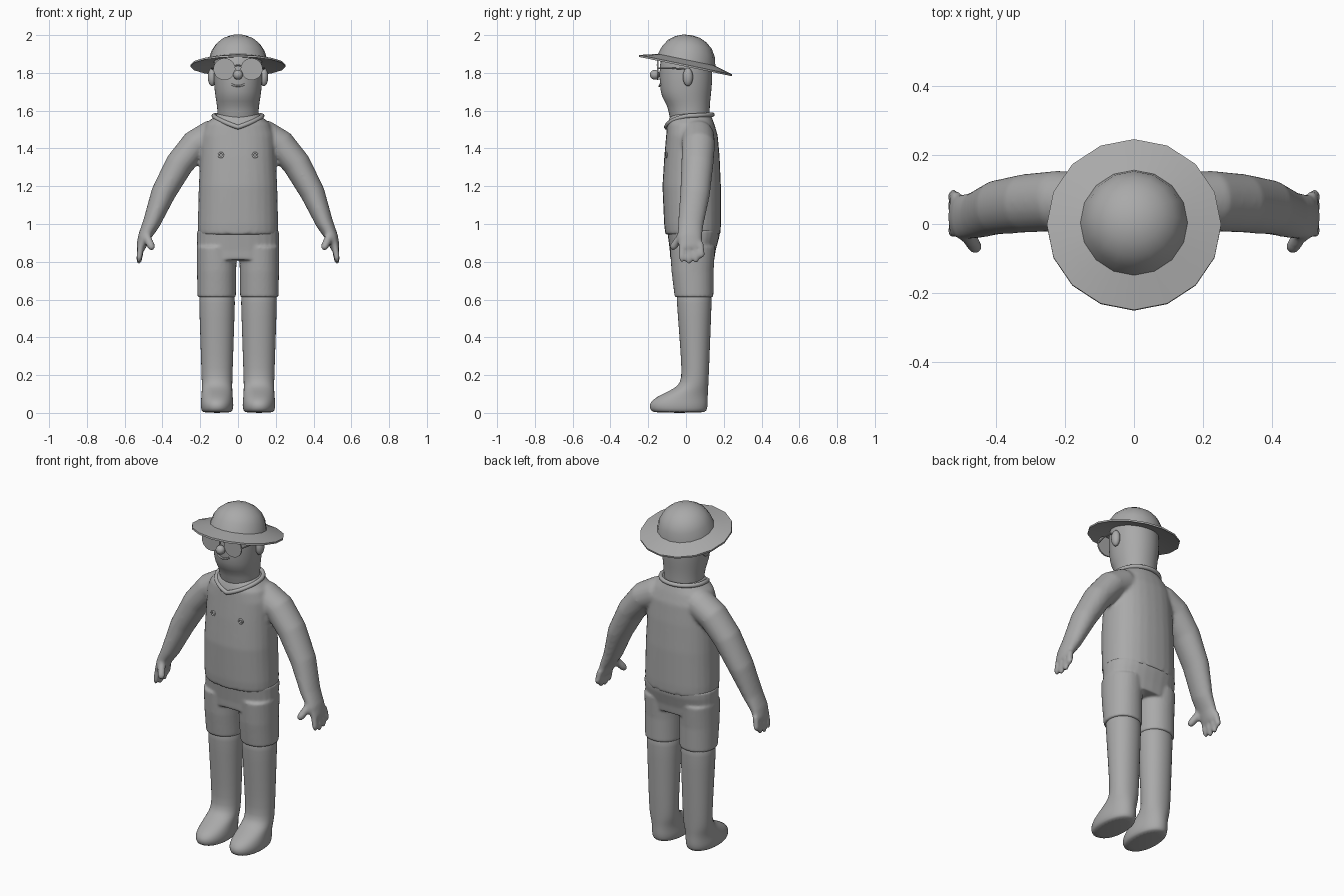
import bpy, bmesh, math
from mathutils import Vector, Matrix

if "Cube" in bpy.data.objects:
    bpy.data.objects.remove(bpy.data.objects["Cube"], do_unlink=True)

grey = bpy.data.materials.new("plain grey")
grey.use_nodes = True
colour = (0.4, 0.4, 0.4, 1)
grey.diffuse_color = colour
grey.node_tree.nodes["Principled BSDF"].inputs["Base Color"].default_value = colour


def loft(bm, rings, sides=28, power=2.0):
    """Skin rings of (centre, side axis, depth axis)."""
    loops = []
    for centre, u, v in rings:
        loop = []
        for i in range(sides):
            a = 2 * math.pi * i / sides
            c, s = math.cos(a), math.sin(a)
            c = math.copysign(abs(c) ** (2 / power), c)
            s = math.copysign(abs(s) ** (2 / power), s)
            loop.append(bm.verts.new(centre + u * c + v * s))
        loops.append(loop)
    for a, b in zip(loops, loops[1:]):
        for i in range(sides):
            j = (i + 1) % sides
            bm.faces.new((a[i], a[j], b[j], b[i]))
    bm.faces.new(loops[0])
    bm.faces.new(loops[-1])


def stack(bm, levels, x=0, power=2.3):
    """Horizontal rings of (z, half width, front y, back y)."""
    loft(bm, [(Vector((x, (f + b) / 2, z)), Vector((w, 0, 0)), Vector((0, (b - f) / 2, 0)))
              for z, w, f, b in levels], power=power)


def limb(bm, points, sides=20):
    """Rings of (x, y, z, thickness, depth) square to the path."""
    p = [Vector(q[:3]) for q in points]
    rings = []
    for i, q in enumerate(points):
        t = (p[min(i + 1, len(p) - 1)] - p[max(i - 1, 0)]).normalized()
        u = Vector((0, 1, 0)).cross(t).normalized()
        rings.append((p[i], u * q[3], t.cross(u) * q[4]))
    loft(bm, rings, sides)


def ball(bm, centre, size):
    bmesh.ops.create_uvsphere(bm, u_segments=20, v_segments=12, radius=1,
                              matrix=Matrix.LocRotScale(Vector(centre), None, Vector(size)))


def finger(bm, start, end, r):
    a, b = Vector(start), Vector(end)
    limb(bm, [(*a, r, r), (*a.lerp(b, 0.8), r, r), (*b, r * 0.55, r * 0.55)], 12)


def finish(name, bm, voxel=0, subdivide=0, angle=180):
    bmesh.ops.recalc_face_normals(bm, faces=bm.faces)
    mesh = bpy.data.meshes.new(name)
    bm.to_mesh(mesh)
    bm.free()
    mesh.materials.append(grey)
    ob = bpy.data.objects.new(name, mesh)
    bpy.context.collection.objects.link(ob)
    bpy.ops.object.select_all(action="DESELECT")
    bpy.context.view_layer.objects.active = ob
    ob.select_set(True)
    bpy.ops.object.shade_smooth_by_angle(angle=math.radians(angle))
    if subdivide:
        ob.modifiers.new("Round", "SUBSURF").levels = subdivide
        ob.modifiers["Round"].render_levels = subdivide
    if voxel:
        m = ob.modifiers.new("Blend", "REMESH")
        m.mode, m.voxel_size, m.use_smooth_shade = "VOXEL", voxel, True
        s = ob.modifiers.new("Soften", "SMOOTH")
        s.factor, s.iterations = 0.5, 8
    return ob


def wire(name, points, radius, cyclic=False):
    curve = bpy.data.curves.new(name, "CURVE")
    curve.dimensions, curve.bevel_depth, curve.bevel_resolution = "3D", radius, 3
    curve.use_fill_caps = True
    line = curve.splines.new("POLY")
    line.points.add(len(points) - 1)
    for p, q in zip(line.points, points):
        p.co = (*q, 1)
    line.use_cyclic_u = cyclic
    line.use_smooth = True
    curve.materials.append(grey)
    ob = bpy.data.objects.new(name, curve)
    bpy.context.collection.objects.link(ob)


# Torso, arms and hands blended into one skin
bm = bmesh.new()
stack(bm, [(0.945, 0.212, -0.11, 0.183), (1.0, 0.213, -0.116, 0.185), (1.2, 0.208, -0.125, 0.185),
           (1.36, 0.2, -0.115, 0.178), (1.47, 0.195, -0.105, 0.168), (1.53, 0.17, -0.1, 0.15),
           (1.57, 0.125, -0.085, 0.135), (1.585, 0.11, -0.07, 0.125)])
for s in (1, -1):
    limb(bm, [(s * x, y, z, t, d) for x, y, z, t, d in (
        (0.07, 0.05, 1.485, 0.08, 0.08), (0.14, 0.062, 1.465, 0.085, 0.088),
        (0.225, 0.066, 1.42, 0.08, 0.088), (0.312, 0.06, 1.315, 0.075, 0.085),
        (0.397, 0.048, 1.16, 0.065, 0.079), (0.46, 0.025, 1.0, 0.046, 0.068),
        (0.497, 0.02, 0.93, 0.034, 0.066), (0.516, 0.025, 0.87, 0.024, 0.062))])
    for y, tip in ((-0.02, 0.8), (0.015, 0.788), (0.048, 0.793), (0.077, 0.82)):
        finger(bm, (s * 0.512, y, 0.9), (s * 0.526, y * 1.1, tip), 0.0175)
    finger(bm, (s * 0.49, -0.015, 0.95), (s * 0.452, -0.078, 0.865), 0.022)
finish("shirt_and_arms", bm, voxel=0.009)

# Knee-length shorts
bm = bmesh.new()
stack(bm, [(0.81, 0.212, -0.083, 0.15), (0.86, 0.216, -0.086, 0.157),
           (0.93, 0.217, -0.095, 0.176), (0.968, 0.217, -0.1, 0.18)])
for s in (1, -1):
    stack(bm, [(0.612, 0.102, -0.06, 0.145), (0.75, 0.104, -0.077, 0.146),
               (0.88, 0.106, -0.085, 0.155)], s * 0.113, 2.1)
finish("shorts", bm, voxel=0.007)

# Bare legs running into feet
for s, side in ((1, "left"), (-1, "right")):
    bm = bmesh.new()
    stack(bm, [(0.0, 0.07, -0.165, 0.095), (0.01, 0.083, -0.188, 0.11), (0.04, 0.088, -0.197, 0.116),
               (0.07, 0.085, -0.18, 0.116), (0.1, 0.082, -0.125, 0.116), (0.13, 0.081, -0.06, 0.118),
               (0.16, 0.081, -0.028, 0.119), (0.22, 0.083, -0.022, 0.122), (0.4, 0.089, -0.035, 0.129),
               (0.6, 0.096, -0.05, 0.137), (0.68, 0.096, -0.055, 0.137)], s * 0.111, 2.1)
    finish(side + "_leg", bm, subdivide=1)

# Head and neck
bm = bmesh.new()
stack(bm, [(1.5, 0.11, -0.075, 0.125), (1.58, 0.108, -0.09, 0.125), (1.63, 0.112, -0.1, 0.127),
           (1.67, 0.12, -0.13, 0.131), (1.73, 0.127, -0.139, 0.138), (1.8, 0.13, -0.142, 0.14),
           (1.88, 0.13, -0.137, 0.135), (1.93, 0.1, -0.1, 0.1)], power=2.1)
finish("head", bm, subdivide=1)

bm = bmesh.new()
ball(bm, (0, -0.165, 1.79), (0.026, 0.026, 0.026))
finish("nose", bm)

for s, side in ((1, "left"), (-1, "right")):
    bm = bmesh.new()
    ball(bm, (s * 0.137, 0.01, 1.778), (0.023, 0.027, 0.048))
    finish(side + "_ear", bm)

    # Round spectacle lens and its arm
    bm = bmesh.new()
    bmesh.ops.create_cone(bm, cap_ends=True, segments=28, radius1=0.058, radius2=0.058, depth=0.008,
                          matrix=Matrix.Translation((s * 0.072, -0.15, 1.82))
                          @ Matrix.Rotation(math.pi / 2, 4, "X"))
    finish(side + "_lens", bm, angle=40)
    wire(side + "_spectacle_arm", [(s * 0.126, -0.15, 1.825), (s * 0.14, -0.08, 1.825),
                                   (s * 0.137, 0.0, 1.82)], 0.004)

    # Small chest ring
    wire(side + "_chest_ring", [(s * 0.09 + 0.012 * math.cos(a), -0.103, 1.365 + 0.012 * math.sin(a))
                                for a in (math.tau * i / 16 for i in range(16))], 0.005, True)

wire("spectacle_bridge", [(-0.02, -0.15, 1.835), (0, -0.152, 1.842), (0.02, -0.15, 1.835)], 0.004)
wire("mouth", [(x, -0.141 + 5 * x * x, 1.73 + 8 * x * x) for x in
               (i * 0.007 for i in range(-5, 6))], 0.005)

# Collar dipping to a point at the front
ring = []
for i in range(48):
    a = math.tau * i / 48
    front = max(0, -math.sin(a))
    dip = 0.055 * max(0, 1 - abs(math.cos(a))) ** 0.8 if front else 0
    ring.append((0.128 * math.cos(a), 0.018 + 0.122 * math.sin(a), 1.573 - dip + 0.006 * math.sin(a)))
wire("collar", ring, 0.012, True)

# Sun hat: a faceted dome and tilted brim spun from one profile
profile = [(0.0, 0.137), (0.045, 0.132), (0.085, 0.115), (0.118, 0.088), (0.142, 0.05), (0.155, 0.004),
           (0.2, -0.008), (0.252, -0.022), (0.252, -0.032), (0.2, -0.02), (0.13, -0.008)]
bm = bmesh.new()
verts = [bm.verts.new((r, 0, z)) for r, z in profile]
edges = [bm.edges.new(pair) for pair in zip(verts, verts[1:])]
bmesh.ops.spin(bm, geom=verts + edges, axis=(0, 0, 1), cent=(0, 0, 0), angle=math.tau, steps=16)
bmesh.ops.remove_doubles(bm, verts=bm.verts, dist=0.0005)
hat = finish("sun_hat", bm, angle=40)
hat.rotation_euler.x = -0.205
hat.location = (0, 0.003, 1.865)
